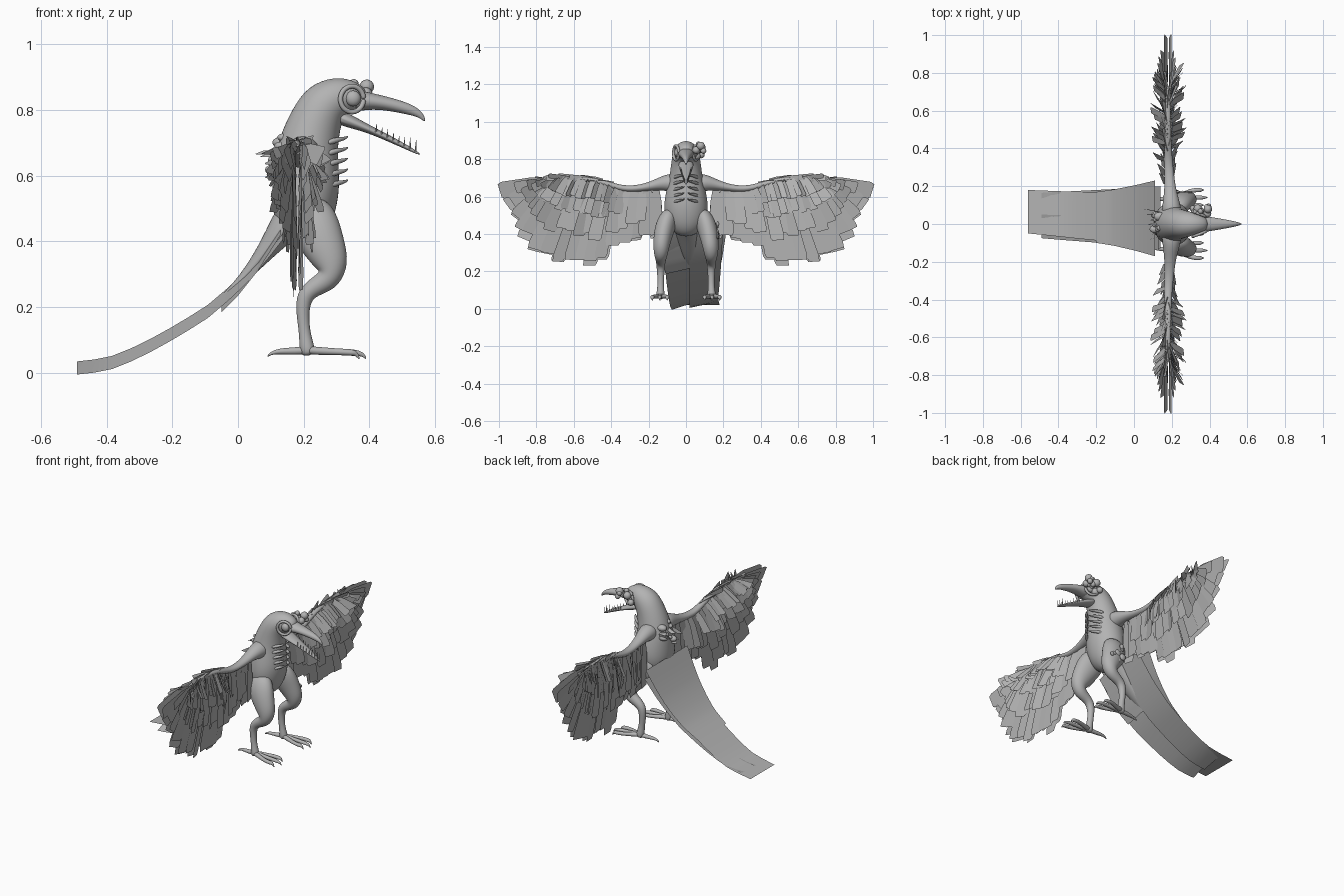
import bpy, bmesh, math, random
from mathutils import Vector

random.seed(4)
old = bpy.data.objects.get("Cube")
if old:
    bpy.data.objects.remove(old, do_unlink=True)

grey = bpy.data.materials.new("plain grey")
grey.use_nodes = True
GREY = (0.45, 0.45, 0.45, 1)
grey.diffuse_color = GREY
grey.node_tree.nodes["Principled BSDF"].inputs["Base Color"].default_value = GREY


def finish(name, bm, mirror=False, smooth=True, subdiv=0):
    bmesh.ops.recalc_face_normals(bm, faces=bm.faces)
    mesh = bpy.data.meshes.new(name)
    bm.to_mesh(mesh)
    bm.free()
    mesh.materials.append(grey)
    for p in mesh.polygons:
        p.use_smooth = smooth
    ob = bpy.data.objects.new(name, mesh)
    bpy.context.collection.objects.link(ob)
    if mirror:
        mod = ob.modifiers.new("mirror", "MIRROR")
        mod.use_axis = (False, True, False)
        mod.use_mirror_merge = False
    if subdiv:
        ob.modifiers.new("smooth", "SUBSURF").levels = subdiv
        ob.modifiers["smooth"].render_levels = subdiv
    return ob


def loft(bm, stations, side=(0, 1, 0), sides=12):
    """Tube through (x, y, z, radius along side, other radius)."""
    pts = [Vector(s[:3]) for s in stations]
    rings = []
    for i, s in enumerate(stations):
        tangent = (pts[min(i + 1, len(pts) - 1)] - pts[max(i - 1, 0)]).normalized()
        other = tangent.cross(Vector(side)).normalized()
        u = other.cross(tangent).normalized()
        rings.append([bm.verts.new(pts[i] + u * s[3] * math.cos(a) + other * s[4] * math.sin(a))
                      for a in (2 * math.pi * k / sides for k in range(sides))])
    for a, b in zip(rings, rings[1:]):
        for k in range(sides):
            n = (k + 1) % sides
            bm.faces.new((a[k], a[n], b[n], b[k]))
    bm.faces.new(rings[0])
    bm.faces.new(rings[-1])


def tube(name, stations, mirror=False, side=(0, 1, 0)):
    bm = bmesh.new()
    loft(bm, stations, side)
    return finish(name, bm, mirror, subdiv=2)


def blob(bm, centre, radius, squash=(1, 1, 1)):
    new = bmesh.ops.create_uvsphere(bm, u_segments=12, v_segments=8, radius=radius)["verts"]
    for v in new:
        v.co = Vector(centre) + Vector([v.co[i] * squash[i] for i in range(3)])


def sample(points, t):
    f = t * (len(points) - 1)
    i = min(int(f), len(points) - 2)
    return Vector(points[i]).lerp(Vector(points[i + 1]), f - i)


# Torso, neck and head in one sweep
tube("body", [(.2, 0, .385, .04, .035), (.2, 0, .43, .092, .08), (.2, 0, .5, .122, .103),
              (.207, 0, .57, .122, .107), (.207, 0, .64, .108, .103), (.215, 0, .7, .093, .094),
              (.237, 0, .77, .083, .083), (.265, 0, .82, .076, .079), (.31, 0, .842, .064, .066),
              (.355, 0, .84, .048, .05), (.39, 0, .83, .03, .028)])

# Beak
tube("upper_beak", [(.335, 0, .828, .05, .04), (.4, 0, .828, .04, .026), (.46, 0, .818, .029, .021),
                    (.52, 0, .803, .018, .018), (.555, 0, .787, .009, .011), (.569, 0, .766, .002, .003)])
tube("lower_beak", [(.29, 0, .785, .05, .03), (.38, 0, .75, .036, .013), (.46, 0, .713, .024, .01),
                    (.52, 0, .683, .013, .007), (.555, 0, .664, .003, .003)])

bm = bmesh.new()
for i in range(8):
    t = i / 7
    x, z, y = .42 + .12 * t, .733 - .06 * t, .028 - .02 * t
    h = random.uniform(.02, .04)
    loft(bm, [(x, y, z, .003, .003), (x + .002, y, z + h, .0005, .0005)], sides=5)
finish("teeth", bm, mirror=True, smooth=False)

# Eyes in thick sockets
bm = bmesh.new()
blob(bm, (.35, .046, .835), .024, (1, .7, 1))
finish("eyes", bm, mirror=True)
ring = []
for k in range(17):
    a = 2 * math.pi * k / 16
    ring.append((.347 + .036 * math.cos(a), .053 - .014 * math.cos(a), .833 + .04 * math.sin(a), .008, .008))
tube("eye_sockets", ring, mirror=True)

# Growths on the left of the head, on the nape and on the left thigh
bm = bmesh.new()
for i in range(13):
    blob(bm, (random.uniform(.31, .4), random.uniform(.05, .1), random.uniform(.8, .88)),
         random.uniform(.012, .024))
finish("head_growths", bm)
bm = bmesh.new()
for i in range(10):
    z = random.uniform(.61, .74)
    blob(bm, (.11 + (z - .61) * .3, random.uniform(-.05, .05), z), random.uniform(.014, .024), (1.4, 1, .8))
finish("nape_growths", bm)
bm = bmesh.new()
for i in range(7):
    blob(bm, (random.uniform(.22, .3), random.uniform(.165, .175), random.uniform(.36, .48)),
         random.uniform(.012, .02), (1, .5, 1))
finish("thigh_growths", bm)

# Rib spines on the throat
for i in range(5):
    z = .71 - .033 * i
    tube("throat_rib", [(.27, .065, z - .01, .01, .01), (.305, .045, z, .01, .008),
                        (.325, .02, z + .003, .007, .005), (.335, .008, z + .01, .002, .002)], mirror=True)

# Legs
tube("legs", [(.2, .075, .52, .04, .06), (.225, .105, .46, .058, .085), (.262, .125, .385, .052, .068),
              (.288, .133, .325, .044, .054), (.28, .135, .285, .036, .038), (.235, .135, .262, .028, .03),
              (.2, .135, .235, .024, .027), (.196, .135, .18, .019, .02), (.203, .135, .12, .017, .017),
              (.21, .137, .075, .024, .025), (.215, .137, .052, .02, .02)], mirror=True)
for y_end in (.1, .14, .18):
    reach = .38 if y_end == .14 else .36
    tube("front_toe", [(.2, .137, .07, .016, .014), (.26, (.137 + y_end) / 2, .066, .012, .012),
                       (.31, y_end, .064, .011, .01), (.35, y_end, .062, .013, .011),
                       (reach, y_end, .058, .006, .007), (reach + .01, y_end, .042, .002, .002)], mirror=True)
tube("back_toe", [(.23, .137, .07, .016, .014), (.17, .135, .066, .013, .012), (.125, .13, .066, .01, .009),
                  (.1, .13, .06, .006, .005), (.09, .13, .05, .002, .002)], mirror=True)

# Wing arms
tube("wing_arms", [(.2, .04, .67, .06, .06), (.198, .11, .675, .048, .045), (.192, .17, .66, .034, .027),
                   (.188, .25, .643, .026, .018), (.182, .33, .64, .024, .018), (.18, .4, .66, .02, .016),
                   (.18, .5, .69, .017, .014), (.18, .62, .703, .014, .011), (.18, .74, .69, .008, .007)],
     mirror=True, side=(1, 0, 0))

# Wing feathers: three layers fanned from the arm to a shared outline
ROOTS = [(.16, .65), (.25, .64), (.34, .645), (.42, .67), (.5, .69), (.58, .7), (.66, .7), (.7, .695), (.74, .68)]
TIPS = [(.16, .38), (.27, .36), (.4, .31), (.52, .22), (.62, .24), (.76, .25), (.87, .37), (.92, .48), (1, .63)]


def feather(bm, root, tip, width, twist):
    along = tip - root
    flat = Vector((1, 0, 0)).cross(along).normalized()
    across = flat * math.cos(twist) + Vector((1, 0, 0)) * math.sin(twist)
    rows = []
    for t, w in ((0, .45), (.3, .85), (.92, 1), (1, .8)):
        mid = root + along * t
        skew = along * (.03 if t == 1 else 0)
        rows.append([bm.verts.new(mid - across * w * width / 2 - skew),
                     bm.verts.new(mid + across * w * width / 2)])
    for a, b in zip(rows, rows[1:]):
        bm.faces.new((a[0], a[1], b[1], b[0]))


def wing_layer(name, count, reach, width, spread, twist, start=0.0):
    bm = bmesh.new()
    for face in (-1, 1):
        for i in range(count):
            t = start + (1 - start) * i / (count - 1)
            r, e = sample(ROOTS, t), sample(TIPS, t)
            length = reach * (1 if t == 1 else random.uniform(.88, 1.02))
            e = r + (e - r) * length
            root = Vector((.18 + face * .012, r.x, r.y))
            tip = Vector((.18 + face * spread * random.uniform(.4, 1.1), e.x, e.y))
            feather(bm, root, tip, width * random.uniform(.8, 1.15), face * random.uniform(0, twist))
    finish(name, bm, mirror=True, smooth=False)


wing_layer("flight_feathers", 17, 1, .08, .012, .25)
wing_layer("middle_feathers", 17, .68, .07, .045, .4, .1)
wing_layer("covert_feathers", 19, .42, .055, .07, .6, .25)
wing_layer("shoulder_feathers", 19, .24, .042, .085, .8, .35)

# Small fringe along the top edge of each wing
bm = bmesh.new()
for i in range(14):
    t = .4 + .6 * i / 13
    r = sample(ROOTS, t)
    lean = random.uniform(-.05, .05)
    feather(bm, Vector((.18, r.x - .05, r.y)), Vector((.18 + lean, r.x + .07, r.y + random.uniform(-.01, .02))),
            .03, random.uniform(-.9, .9))
finish("wing_fringe", bm, mirror=True, smooth=False)

# Ragged tufts on the nape
bm = bmesh.new()
for i in range(7):
    y, z = -.06 + .02 * i, random.uniform(.64, .73)
    feather(bm, Vector((.15, y, z)), Vector((random.uniform(.06, .1), y * 1.3, z + random.uniform(-.05, .02))),
            .035, 1.2)
finish("nape_tufts", bm, smooth=False)


# Tail: long curved plates, some rolled so the right edge hangs lower
def tail_plate(name, path, start, end, drop):
    bm = bmesh.new()
    rows = []
    for i in range(13):
        t = i / 12
        p = sample(path, t)
        right, left = Vector(start).lerp(Vector(end), t)
        rows.append([bm.verts.new((p.x, right + (left - right) * k / 4, p.y - drop * (1 - k / 4)))
                     for k in range(5)])
    for a, b in zip(rows, rows[1:]):
        for k in range(4):
            bm.faces.new((a[k], a[k + 1], b[k + 1], b[k]))
    finish(name, bm)


UPPER = [(.11, .52), (.06, .43), (.01, .35), (-.05, .275), (-.11, .215), (-.2, .155)]
LOWER = [(-.17, .17), (-.25, .12), (-.33, .075), (-.4, .045), (-.48, .03), (-.56, .02)]
UNDER = [(.14, .45), (.07, .36), (0, .285), (-.1, .2), (-.2, .14), (-.3, .085), (-.4, .045), (-.49, .035)]
tail_plate("tail_top_plate", UPPER, (-.17, .23), (-.1, .17), .0)
tail_plate("tail_end_plate", LOWER, (-.09, .165), (-.05, .18), .0)
tail_plate("tail_right_plate", UNDER, (-.13, .03), (-.075, .05), .04)
tail_plate("tail_left_plate", UNDER, (.02, .2), (.02, .165), .03)
tail_plate("tail_short_plate", [(.13, .45), (.06, .34), (0, .265), (-.05, .215)], (-.14, .0), (-.11, .02), .03)

# Tail root joining the torso to the plates
tube("tail_root", [(.19, 0, .5, .08, .07), (.13, 0, .43, .065, .045), (.07, .01, .35, .05, .025),
                   (0, .015, .27, .03, .012), (-.07, .02, .21, .01, .005)])
